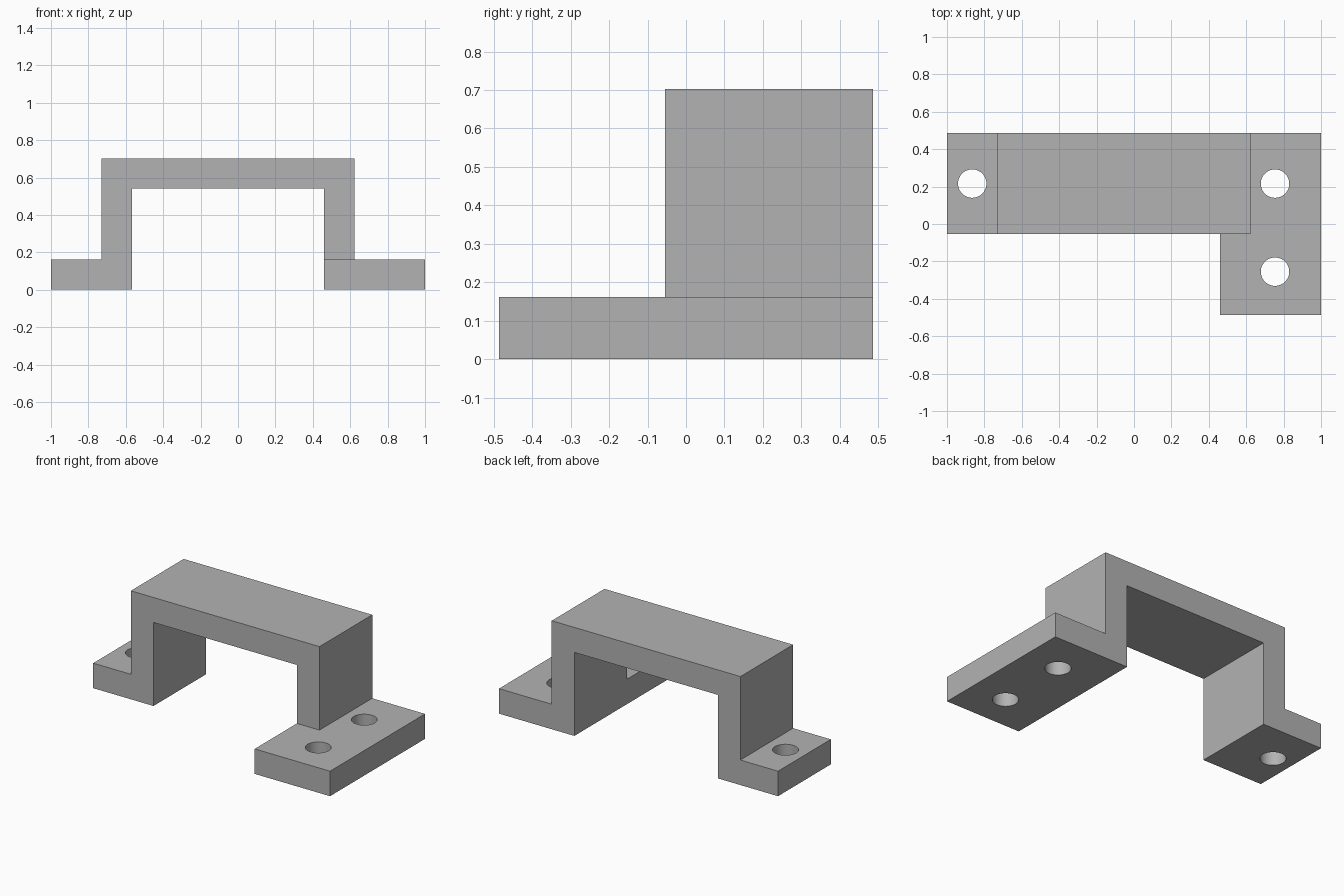
import bpy
import bmesh
from mathutils import Matrix, Vector

cube = bpy.data.objects.get("Cube")
if cube:
    bpy.data.objects.remove(cube, do_unlink=True)

# Main dimensions
THICK = 0.162
HEIGHT = 0.703
BACK, STRAP_FRONT, FOOT_FRONT = 0.486, -0.054, -0.486
LEG_R_OUT, LEG_R_IN = -0.73, -0.568
LEG_L_IN, LEG_L_OUT = 0.46, 0.622
HOLE_RADIUS = 0.076
HOLES = [(-0.865, 0.216), (0.754, 0.216), (0.754, -0.255)]

grey = bpy.data.materials.new("plain grey")
grey.use_nodes = True
colour = (0.45, 0.45, 0.45, 1)
grey.diffuse_color = colour
grey.node_tree.nodes["Principled BSDF"].inputs["Base Color"].default_value = colour


def add_object(name, bm):
    bmesh.ops.recalc_face_normals(bm, faces=bm.faces)
    mesh = bpy.data.meshes.new(name)
    bm.to_mesh(mesh)
    bm.free()
    mesh.materials.append(grey)
    obj = bpy.data.objects.new(name, mesh)
    bpy.context.collection.objects.link(obj)
    return obj


def prism(name, points, offset):
    bm = bmesh.new()
    face = bm.faces.new([bm.verts.new(p) for p in points])
    result = bmesh.ops.extrude_face_region(bm, geom=[face])
    verts = [v for v in result["geom"] if isinstance(v, bmesh.types.BMVert)]
    bmesh.ops.translate(bm, verts=verts, vec=Vector(offset))
    return add_object(name, bm)


def boolean(target, tool, operation):
    mod = target.modifiers.new(operation.title(), "BOOLEAN")
    mod.operation = operation
    mod.solver = "EXACT"
    mod.object = tool
    bpy.context.view_layer.objects.active = target
    bpy.ops.object.modifier_apply(modifier=mod.name)
    bpy.data.objects.remove(tool, do_unlink=True)


# Bridge strap with its right foot, legs and crossbar
outline = [(-1, 0), (LEG_R_IN, 0), (LEG_R_IN, HEIGHT - THICK),
           (LEG_L_IN, HEIGHT - THICK), (LEG_L_IN, 0), (1, 0), (1, THICK),
           (LEG_L_OUT, THICK), (LEG_L_OUT, HEIGHT), (LEG_R_OUT, HEIGHT),
           (LEG_R_OUT, THICK), (-1, THICK)]
bracket = prism("bracket", [(x, STRAP_FRONT, z) for x, z in outline],
                (0, BACK - STRAP_FRONT, 0))

# Long left foot
foot = prism("long_foot", [(LEG_L_IN, FOOT_FRONT, 0), (1, FOOT_FRONT, 0),
                           (1, BACK, 0), (LEG_L_IN, BACK, 0)], (0, 0, THICK))
boolean(bracket, foot, "UNION")

# Screw holes
for x, y in HOLES:
    bm = bmesh.new()
    bmesh.ops.create_cone(bm, cap_ends=True, segments=48, radius1=HOLE_RADIUS,
                          radius2=HOLE_RADIUS, depth=THICK * 2,
                          matrix=Matrix.Translation((x, y, THICK / 2)))
    boolean(bracket, add_object("hole_cutter", bm), "DIFFERENCE")

# Smooth hole walls, crisp edges
bpy.ops.object.select_all(action="DESELECT")
bracket.select_set(True)
bpy.context.view_layer.objects.active = bracket
bpy.ops.object.shade_smooth_by_angle(angle=0.5)
